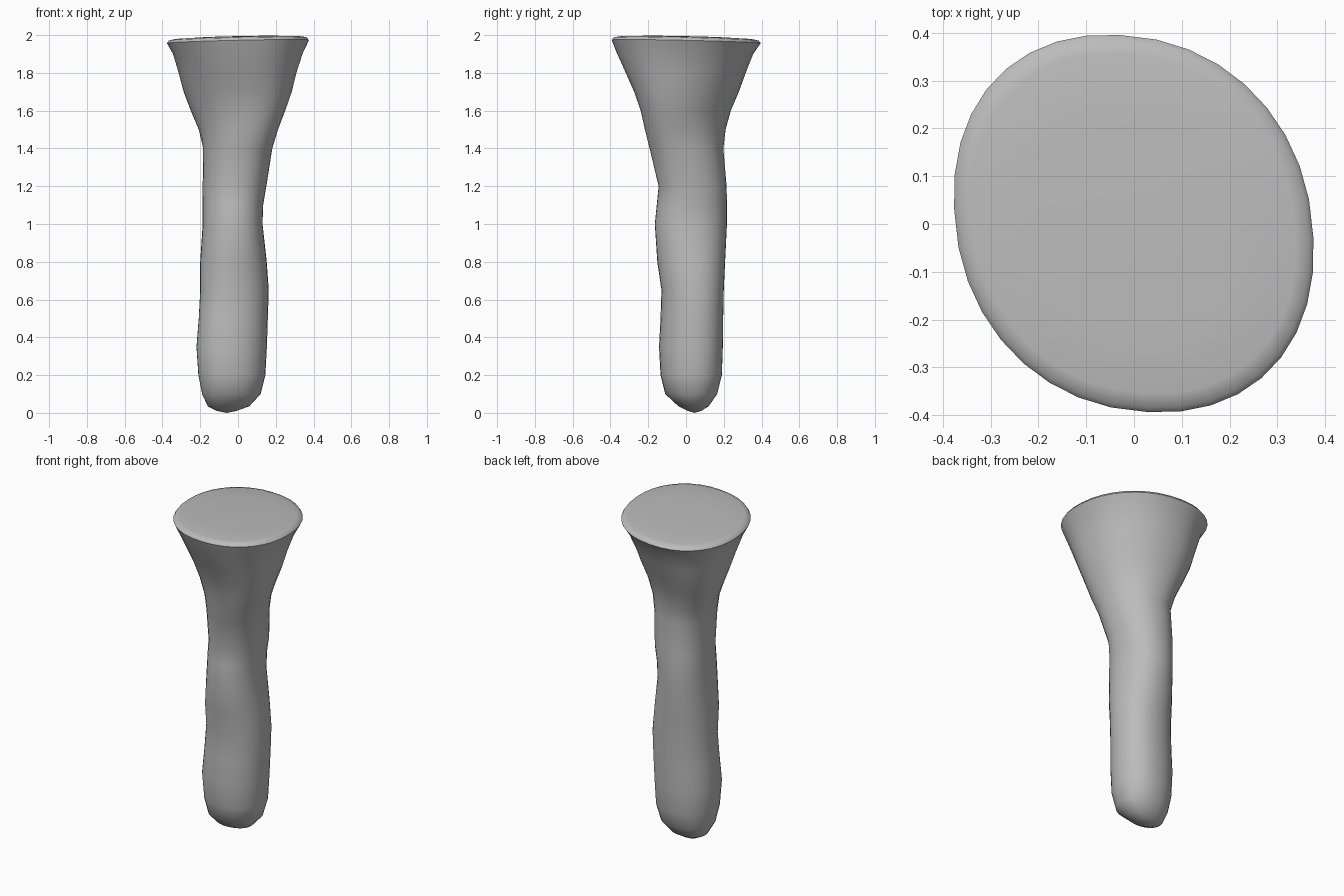
import bpy, bmesh
from math import sin, cos, pi, radians

if "Cube" in bpy.data.objects:
    bpy.data.objects.remove(bpy.data.objects["Cube"], do_unlink=True)

SIDES = 36

# Cross-sections from the foot to the rim: z, x range, y range, diagonal skew
SECTIONS = [
    (.01, -.11, -.01, .01, .08, 0),
    (.035, -.16, .06, -.04, .12, -.05),
    (.10, -.19, .12, -.11, .165, -.05),
    (.20, -.21, .145, -.135, .19, -.07),
    (.35, -.22, .153, -.143, .195, -.09),
    (.50, -.208, .158, -.135, .197, -.09),
    (.65, -.2, .163, -.13, .2, -.07),
    (.80, -.2, .152, -.152, .207, -.03),
    (1.0, -.187, .13, -.165, .217, .05),
    (1.1, -.187, .133, -.155, .217, .05),
    (1.2, -.187, .15, -.145, .215, .05),
    (1.4, -.185, .182, -.193, .198, .14),
    (1.5, -.208, .212, -.218, .21, .25),
    (1.6, -.25, .25, -.24, .237, .28),
    (1.7, -.288, .285, -.275, .28, .25),
    (1.8, -.315, .31, -.32, .317, .2),
    (1.9, -.345, .342, -.365, .357, .15),
]
RIM = (1.965, -.377, .376, -.394, .396, .13)
# Slightly domed cap: inward scale and rise above the rim
CAP = [(1, 0), (.975, .014), (.9, .02), (.6, .025), (.25, .027)]


def rounded(v):
    """Fuller-than-elliptic outline."""
    return (abs(v) ** .93) * (1 if v >= 0 else -1)


def ring(bm, section, scale=1, rise=0, tilt=0):
    z, x0, x1, y0, y1, skew = section
    cx, cy = (x0 + x1) / 2, (y0 + y1) / 2
    verts = []
    for i in range(SIDES):
        t = 2 * pi * i / SIDES
        x = cx + (x1 - x0) / 2 * scale * rounded(cos(t + skew / 2))
        y = cy + (y1 - y0) / 2 * scale * rounded(sin(t - skew / 2))
        verts.append(bm.verts.new((x, y, z + rise + tilt * (x - y))))
    return verts


def fan(bm, loop, centre):
    tip = bm.verts.new(centre)
    for i in range(SIDES):
        bm.faces.new((loop[i], loop[(i + 1) % SIDES], tip))


# Flared stem, lofted as a single skin
bm = bmesh.new()
loops = [ring(bm, s) for s in SECTIONS]
loops += [ring(bm, RIM, s, r, .02) for s, r in CAP]
for a, b in zip(loops, loops[1:]):
    for i in range(SIDES):
        j = (i + 1) % SIDES
        bm.faces.new((a[i], a[j], b[j], b[i]))
fan(bm, loops[0], (-.06, .045, 0))
fan(bm, loops[-1], (0, 0, 1.993))
bmesh.ops.recalc_face_normals(bm, faces=bm.faces)
mesh = bpy.data.meshes.new("flared_stem")
bm.to_mesh(mesh)
bm.free()

stem = bpy.data.objects.new("flared_stem", mesh)
bpy.context.collection.objects.link(stem)

# Plain grey material
grey = bpy.data.materials.new("plain_grey")
grey.use_nodes = True
grey.diffuse_color = (.5, .5, .5, 1)
grey.node_tree.nodes["Principled BSDF"].inputs["Base Color"].default_value = (.5, .5, .5, 1)
mesh.materials.append(grey)

bpy.ops.object.select_all(action="DESELECT")
stem.select_set(True)
bpy.context.view_layer.objects.active = stem
bpy.ops.object.shade_smooth_by_angle(angle=radians(50))
